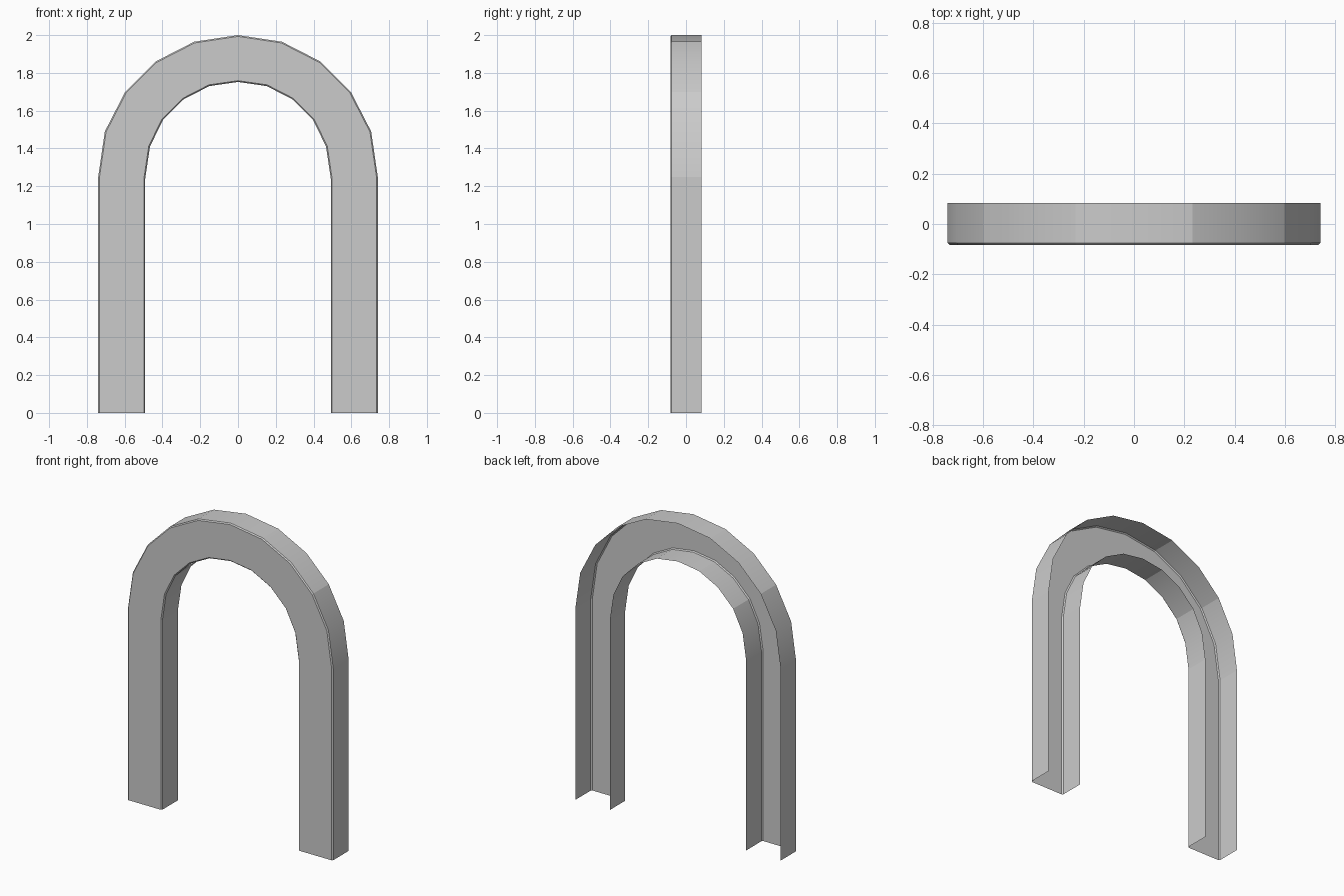
import bpy
import bmesh

# Remove the default cube
cube = bpy.data.objects.get("Cube")
if cube:
    bpy.data.objects.remove(cube, do_unlink=True)

# Stone grey material
GREY = (0.6, 0.6, 0.6, 1.0)
mat = bpy.data.materials.new("plain grey")
mat.use_nodes = True
mat.diffuse_color = GREY
mat.node_tree.nodes["Principled BSDF"].inputs["Base Color"].default_value = GREY


def mirrored(half):
    """Complete a path that ends on the centre line."""
    return half + [(-x, z) for x, z in reversed(half[:-1])]


# Outer and inner outlines, from the foot to the crown
outer = mirrored([(0.74, 0), (0.74, 1.25), (0.705, 1.49), (0.597, 1.70),
                  (0.437, 1.86), (0.232, 1.965), (0, 2)])
inner = mirrored([(0.492, 0), (0.492, 1.235), (0.466, 1.41), (0.398, 1.55),
                  (0.288, 1.66), (0.152, 1.73), (0, 1.752)])

# Channel section: (fraction from outer to inner edge, depth), open at the back
DEPTH, BEVEL = 0.0825, 0.007
inset = BEVEL / 0.25
section = [(0, DEPTH), (0, BEVEL - DEPTH), (inset, -DEPTH),
           (1 - inset, -DEPTH), (1, BEVEL - DEPTH), (1, DEPTH)]

# Loft the section along the arch
bm = bmesh.new()
rings = []
for (ox, oz), (ix, iz) in zip(outer, inner):
    rings.append([bm.verts.new((ox + (ix - ox) * u, y, oz + (iz - oz) * u))
                  for u, y in section])
for a, b in zip(rings, rings[1:]):
    for j in range(len(section) - 1):
        face = bm.faces.new((a[j], a[j + 1], b[j + 1], b[j]))
        face.smooth = True

# Face the front panel outward
bm.normal_update()
if any(f.normal.y > 0.9 for f in bm.faces):
    bmesh.ops.reverse_faces(bm, faces=bm.faces[:])

# Keep the section corners and every second bend of the arch crisp
for ring in rings:
    for v, w in zip(ring, ring[1:]):
        i = rings.index(ring)
        edge = bm.edges.get((v, w))
        if edge and min(i, len(rings) - 1 - i) in (1, 3, 5):
            edge.smooth = False
for a, b in zip(rings, rings[1:]):
    for v, w in zip(a, b):
        bm.edges.get((v, w)).smooth = False

mesh = bpy.data.meshes.new("arch_frame")
bm.to_mesh(mesh)
bm.free()
mesh.materials.append(mat)
arch = bpy.data.objects.new("arch_frame", mesh)
bpy.context.collection.objects.link(arch)
